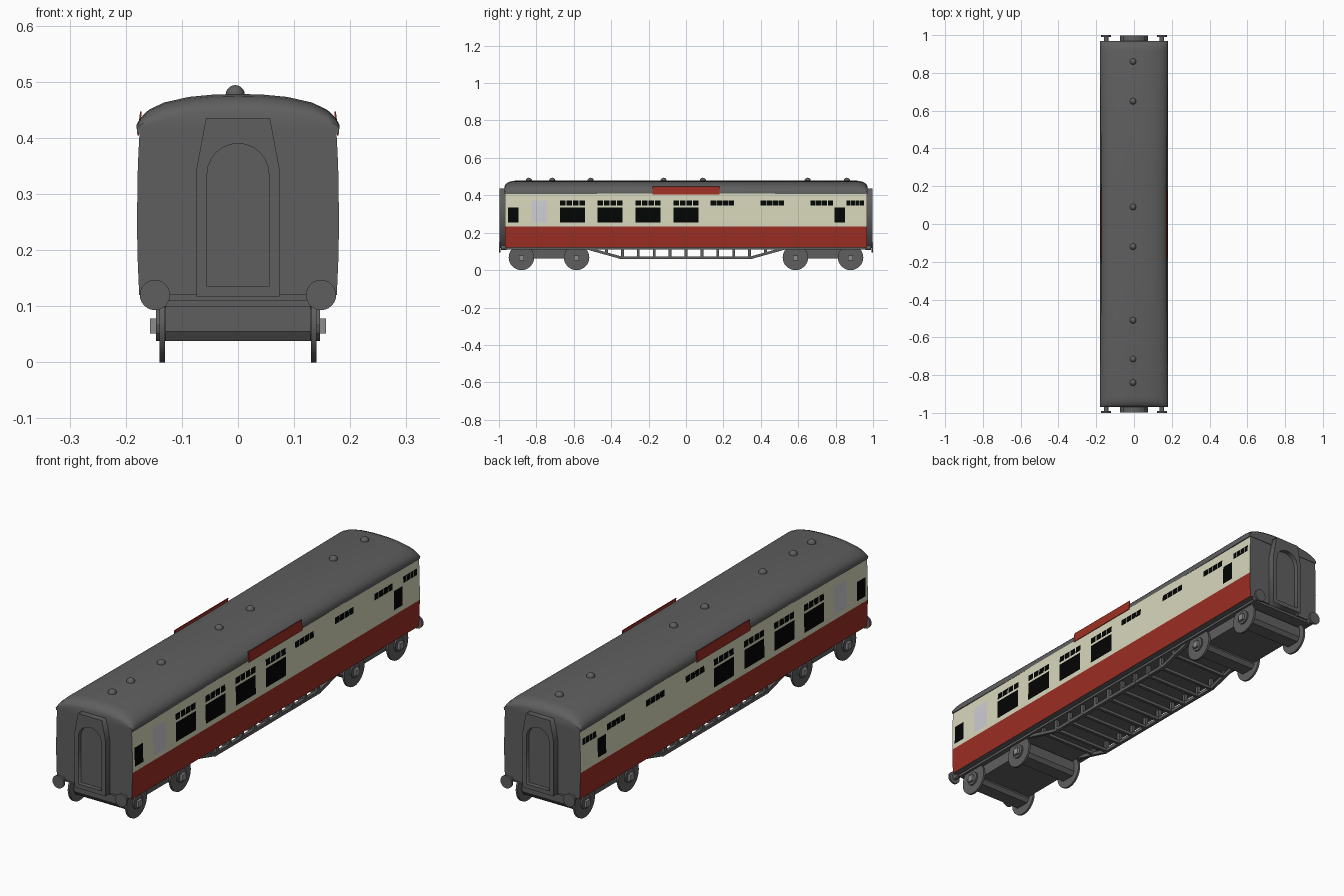
import bpy, bmesh, math
from mathutils import Matrix, Vector

if "Cube" in bpy.data.objects:
    bpy.data.objects.remove(bpy.data.objects["Cube"])


def mat(name, r, g, b):
    m = bpy.data.materials.new(name)
    lin = [((c / 255 + 0.055) / 1.055) ** 2.4 if c > 10 else c / 255 / 12.92 for c in (r, g, b)]
    m.diffuse_color = (*lin, 1)
    m.use_nodes = True
    m.node_tree.nodes["Principled BSDF"].inputs["Base Color"].default_value = m.diffuse_color
    return m


GREY = mat("dark grey", 95, 95, 95)
CREAM = mat("cream", 216, 216, 189)
RED = mat("crimson", 156, 46, 36)
BLACK = mat("window black", 3, 4, 4)
FROST = mat("frosted glass", 205, 205, 212)
STEEL = mat("light grey", 140, 140, 140)


def finish(name, bm, mats, smooth=False):
    bmesh.ops.recalc_face_normals(bm, faces=bm.faces)
    me = bpy.data.meshes.new(name)
    bm.to_mesh(me)
    bm.free()
    for m in mats:
        me.materials.append(m)
    ob = bpy.data.objects.new(name, me)
    bpy.context.collection.objects.link(ob)
    if smooth:
        bpy.ops.object.select_all(action='DESELECT')
        ob.select_set(True)
        bpy.context.view_layer.objects.active = ob
        bpy.ops.object.shade_smooth_by_angle(angle=math.radians(35))
    return ob


def add_box(bm, x, y, z):
    """Box from (min, max) ranges."""
    size = [b - a for a, b in (x, y, z)]
    mid = [(a + b) / 2 for a, b in (x, y, z)]
    bmesh.ops.create_cube(bm, size=1, matrix=Matrix.Translation(mid) @ Matrix.Diagonal((*size, 1)))


def add_cyl(bm, axis, r, centre, length, seg=24):
    rot = Matrix.Rotation(math.pi / 2, 4, 'Y' if axis == 'x' else 'X')
    bmesh.ops.create_cone(bm, cap_ends=True, segments=seg, radius1=r, radius2=r, depth=length,
                          matrix=Matrix.Translation(centre) @ rot)


def add_beam(bm, a, b, t):
    """Square bar between two points."""
    a, b = Vector(a), Vector(b)
    d = b - a
    m = Matrix.Translation((a + b) / 2) @ d.to_track_quat('Z', 'Y').to_matrix().to_4x4()
    bmesh.ops.create_cube(bm, size=1, matrix=m @ Matrix.Diagonal((t, t, d.length, 1)))


def loft(bm, rings):
    loops = [[bm.verts.new(p) for p in ring] for ring in rings]
    n = len(loops[0])
    for a, b in zip(loops, loops[1:]):
        for i in range(n):
            j = (i + 1) % n
            bm.faces.new((a[i], a[j], b[j], b[i]))
    bm.faces.new(loops[0])
    bm.faces.new(loops[-1])


# Window layout: (y0, y1, z0, z1, material index)
wins = [(-0.952, -0.895, 0.254, 0.335, 3), (0.794, 0.851, 0.254, 0.335, 3),
        (-0.827, -0.742, 0.254, 0.372, 4)]


def toplights(y0, y1, gap):
    w = (y1 - y0 + gap) / 4
    for i in range(4):
        wins.append((y0 + i * w, y0 + (i + 1) * w - gap, 0.345, 0.372, 3))


for y in (-0.607, -0.407, -0.204, 0.0):
    wins.append((y - 0.067, y + 0.067, 0.254, 0.335, 3))
    toplights(y - 0.067, y + 0.067, 0.005)
for y0, y1 in ((0.131, 0.256), (0.399, 0.524), (0.665, 0.786), (0.859, 0.952)):
    toplights(y0, y1, 0.003)

# Body shell with gently bowed sides, panes cut into the side grid
ys = sorted({round(y, 4) for w in wins for y in w[:2]} | {-0.968, 0.968})
zs = [0.12, 0.18, 0.233, 0.254, 0.335, 0.345, 0.372, 0.41]
side = [(0.18 - 0.2 * (z - 0.26) ** 2, z) for z in zs]
prof = side + [(-x, z) for x, z in reversed(side)]
bm = bmesh.new()
loft(bm, [[(x, y, z) for x, z in prof] for y in ys])
bm.normal_update()
for f in bm.faces:
    c = f.calc_center_median()
    if abs(f.normal.x) > 0.7:
        f.material_index = 2 if c.z < 0.233 else 1
        for y0, y1, z0, z1, k in wins:
            if y0 < c.y < y1 and z0 < c.z < z1:
                f.material_index = k
finish("body_shell", bm, [GREY, CREAM, RED, BLACK, FROST])

# Roof with rounded ends; shoulders draw in towards the middle (y, height scale, width scale)
half = [(0.18, 0.408), (0.1805, 0.424), (0.173, 0.437), (0.159, 0.45), (0.132, 0.463),
        (0.0875, 0.473), (0.04, 0.4775)]
prof = half + [(0, 0.478)] + [(-x, z) for x, z in reversed(half)]
ends = [(0.97, 0.55, 1), (0.966, 0.7, 1), (0.955, 0.85, 1), (0.938, 0.95, 1), (0.915, 1, 1),
        (0.2, 1, 0.96)]
sections = [(-y, s, w) for y, s, w in ends] + [(y, s, w) for y, s, w in reversed(ends)]
bm = bmesh.new()
loft(bm, [[(x * w, y, 0.408 + (z - 0.408) * s) for x, z in prof] for y, s, w in sections])
finish("roof", bm, [GREY], True)

# Roof ventilators
bm = bmesh.new()
for y in (0.86, 0.65, 0.09, -0.12, -0.51, -0.715, -0.84):
    bmesh.ops.create_uvsphere(bm, u_segments=16, v_segments=10, radius=0.017,
                              matrix=Matrix.Translation((-0.005, y, 0.477)))
finish("roof_vents", bm, [GREY], True)

# Red boards standing against the roof edges
for s, n in ((1, "right"), (-1, "left")):
    bm = bmesh.new()
    pts = [(0.1765, 0.404), (0.1795, 0.404), (0.1745, 0.447), (0.1715, 0.447)]
    loft(bm, [[(s * x, y, z) for x, z in pts] for y in (-0.18, 0.18)])
    finish(n + "_roof_board", bm, [RED])

# Gangway frames with arched door recess
outer = [(-0.074, 0.117), (0.074, 0.117), (0.074, 0.345), (0.057, 0.435), (-0.057, 0.435), (-0.074, 0.345)]
arch = [(0.055 * math.cos(t * math.pi / 12), 0.335 + 0.055 * math.sin(t * math.pi / 12)) for t in range(13)]
inner = [(-0.055, 0.135), (0.055, 0.135)] + arch
for s, n in ((-1, "front"), (1, "back")):
    cu = bpy.data.curves.new("gangway_outline", 'CURVE')
    cu.dimensions, cu.fill_mode, cu.extrude = '2D', 'BOTH', 0.0155
    for pts in (outer, inner):
        sp = cu.splines.new('POLY')
        sp.points.add(len(pts) - 1)
        for p, (x, z) in zip(sp.points, pts):
            p.co = (x, z, 0, 1)
        sp.use_cyclic_u = True
    tmp = bpy.data.objects.new("gangway_outline", cu)
    bpy.context.collection.objects.link(tmp)
    dg = bpy.context.evaluated_depsgraph_get()
    me = bpy.data.meshes.new_from_object(tmp.evaluated_get(dg))
    bpy.data.objects.remove(tmp)
    me.transform(Matrix.Translation((0, s * 0.9815, 0)) @ Matrix.Rotation(math.pi / 2, 4, 'X'))
    bm = bmesh.new()
    bm.from_mesh(me)
    bmesh.ops.remove_doubles(bm, verts=bm.verts, dist=1e-5)
    finish(n + "_gangway_frame", bm, [GREY])
    # Door panel set inside the frame
    bm = bmesh.new()
    add_box(bm, (-0.056, 0.056), sorted((s * 0.96, s * 0.978)), (0.13, 0.393))
    finish(n + "_gangway_door", bm, [GREY])
    # Buffers
    bm = bmesh.new()
    for x in (-0.148, 0.148):
        add_cyl(bm, 'y', 0.012, (x, s * 0.975, 0.12), 0.03, 12)
        add_cyl(bm, 'y', 0.027, (x, s * 0.9955, 0.12), 0.009)
    finish(n + "_buffers", bm, [GREY], True)

# Floor frame
bm = bmesh.new()
add_box(bm, (-0.15, 0.15), (-0.962, 0.962), (0.11, 0.123))
finish("floor_frame", bm, [GREY])

# Underframe truss: rails, slanted ends, posts and cross bars
bm = bmesh.new()
for x in (-0.135, 0.135):
    add_beam(bm, (x, -0.355, 0.067), (x, 0.355, 0.067), 0.014)
    for s in (-1, 1):
        add_beam(bm, (x, s * 0.53, 0.117), (x, s * 0.35, 0.067), 0.014)
for i in range(-5, 6):
    y = i * 0.085
    z = 0.067 if abs(i) < 5 else 0.09
    for x in (-0.135, 0.135):
        add_beam(bm, (x, y, z), (x, y, 0.115), 0.015)
    add_beam(bm, (-0.135, y, z), (0.135, y, z), 0.013)
finish("underframe_truss", bm, [GREY])

# Bogies: frame, axle housings, wheels and axle boxes
for n, axles in (("front", (-0.88, -0.585)), ("back", (0.585, 0.88))):
    bm = bmesh.new()
    add_box(bm, (-0.129, 0.129), axles, (0.062, 0.112))
    finish(n + "_bogie_frame", bm, [GREY])
    bm = bmesh.new()
    for y in axles:
        pts = [(-0.03, 0.038), (0.03, 0.038), (0.042, 0.055), (0.042, 0.1), (-0.042, 0.1), (-0.042, 0.055)]
        loft(bm, [[(x, y + dy, z) for dy, z in pts] for x in (-0.129, 0.129)])
        add_cyl(bm, 'x', 0.03, (0, y, 0.068), 0.292, 12)
    finish(n + "_axle_housings", bm, [GREY])
    bm = bmesh.new()
    for y in axles:
        for x in (-0.135, 0.135):
            add_cyl(bm, 'x', 0.068, (x, y, 0.068), 0.009, 32)
    finish(n + "_wheels", bm, [GREY], True)
    bm = bmesh.new()
    for y in axles:
        for x in (-0.15, 0.15):
            add_box(bm, (x - 0.007, x + 0.007), (y - 0.013, y + 0.013), (0.051, 0.078))
    finish(n + "_axle_boxes", bm, [STEEL])
